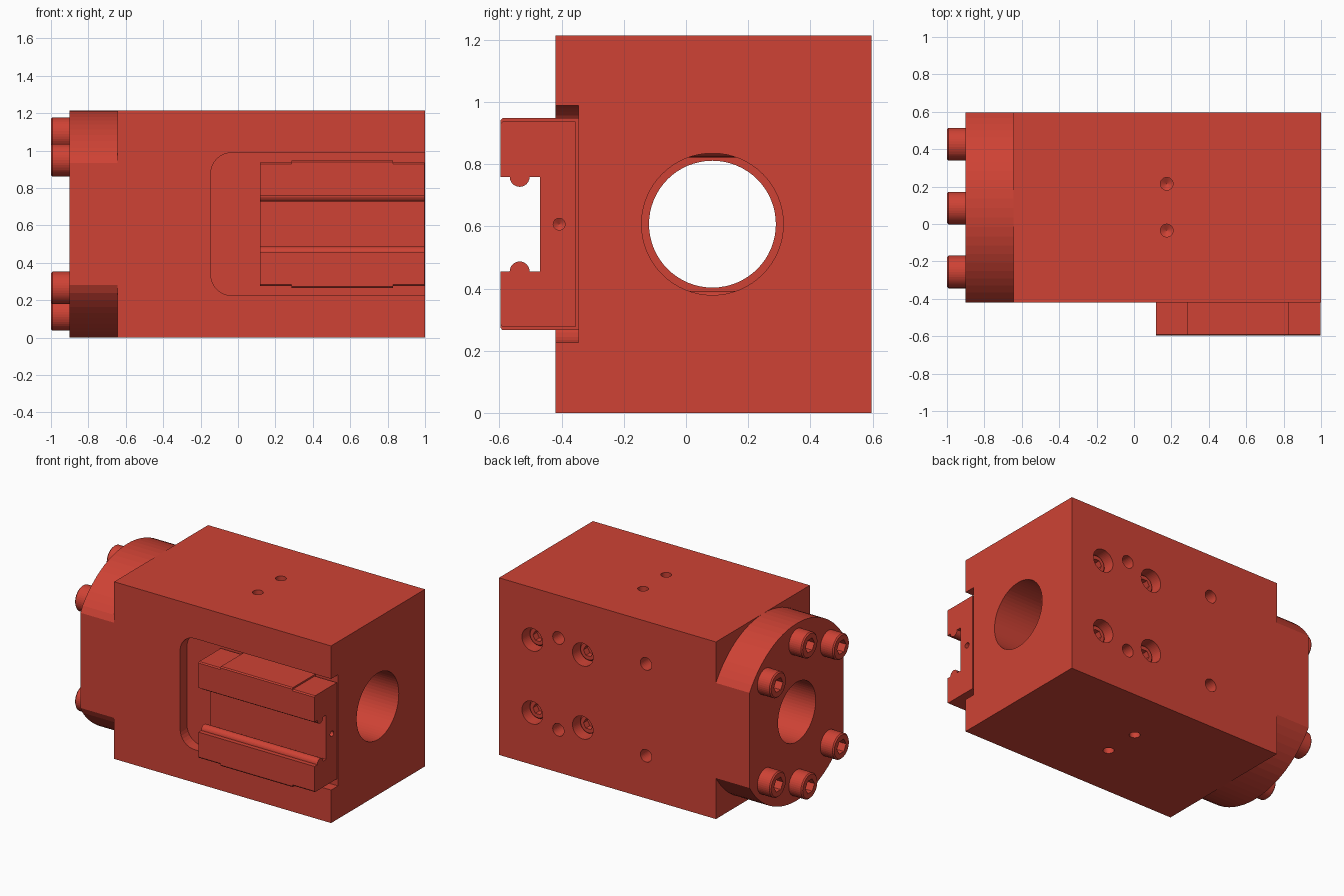
import bpy, bmesh, math
from mathutils import Vector

if "Cube" in bpy.data.objects:
    bpy.data.objects.remove(bpy.data.objects["Cube"])

red = bpy.data.materials.new("red_paint")
red.diffuse_color = (0.62, 0.055, 0.035, 1)
red.use_nodes = True
red.node_tree.nodes["Principled BSDF"].inputs["Base Color"].default_value = red.diffuse_color

CY, CZ = 0.085, 0.607          # bore axis
BACK, FRONT, TOP = 0.597, -0.42, 1.214


def finish(name, bm):
    bmesh.ops.recalc_face_normals(bm, faces=bm.faces)
    me = bpy.data.meshes.new(name)
    bm.to_mesh(me)
    bm.free()
    me.materials.append(red)
    ob = bpy.data.objects.new(name, me)
    bpy.context.collection.objects.link(ob)
    return ob


def prism(name, pts, place, lo, hi):
    """Extrude a 2D outline; place(a, b, h) maps it into space."""
    bm = bmesh.new()
    ends = [[bm.verts.new(place(a, b, h)) for a, b in pts] for h in (lo, hi)]
    for ring in ends:
        bm.faces.new(ring)
    n = len(pts)
    for i in range(n):
        j = (i + 1) % n
        bm.faces.new((ends[0][i], ends[0][j], ends[1][j], ends[1][i]))
    return finish(name, bm)


def along_x(a, b, h):
    return (h, a, b)


def along_y(a, b, h):
    return (a, h, b)


def lathe(name, prof, loc, axis, n=48):
    """Revolve (radius, height) points around an axis through loc."""
    q = Vector(axis).to_track_quat('Z', 'Y')
    bm = bmesh.new()
    rings = []
    for r, h in prof:
        k = n if r > 0 else 1
        rings.append([bm.verts.new(Vector(loc) + q @ Vector((
            r * math.cos(2 * math.pi * i / n), r * math.sin(2 * math.pi * i / n), h)))
            for i in range(k)])
    for a, b in zip(rings, rings[1:]):
        for i in range(n):
            j = (i + 1) % n
            if len(b) == 1:
                bm.faces.new((a[i], a[j], b[0]))
            else:
                bm.faces.new((a[i], a[j], b[j], b[i]))
    for ring in (rings[0], rings[-1]):
        if len(ring) > 1:
            bm.faces.new(ring)
    return finish(name, bm)


def cut(ob, cutter):
    mod = ob.modifiers.new("cut", 'BOOLEAN')
    mod.operation, mod.solver, mod.object = 'DIFFERENCE', 'EXACT', cutter
    bpy.context.view_layer.objects.active = ob
    bpy.ops.object.modifier_apply(modifier=mod.name)
    bpy.data.objects.remove(cutter)


def drill(ob, r, depth, loc, inward):
    prof = [(r, -0.02), (r, depth), (0, depth + r * 0.6)]
    cut(ob, lathe("drill_cutter", prof, loc, inward, 32))


def bolt(name, r, h, shank_r, shank_l, loc, axis):
    c = 0.008
    ob = lathe(name, [(shank_r, -shank_l), (shank_r, 0), (r, 0), (r, h - c), (r - c, h)],
               loc, axis, 40)
    s = r * 0.56
    cut(ob, lathe("socket_cutter", [(s, h * 0.45), (s, h + 0.02)], loc, axis, 6))


# main housing block
body = prism("housing", [(FRONT, 0), (BACK, 0), (BACK, TOP), (FRONT, TOP)], along_x, -0.645, 1.0)
cut(body, lathe("bore_cutter", [(0.228, -0.7), (0.228, 1.1)], (0, CY, CZ), (1, 0, 0), 64))

# front pocket with two rounded corners
pocket = [(1.1, CZ - 0.381), (1.1, CZ + 0.381)]
for cz, start in ((CZ + 0.271, 90), (CZ - 0.271, 180)):
    for i in range(9):
        t = math.radians(start + i * 11.25)
        pocket.append((-0.035 + 0.11 * math.cos(t), cz + 0.11 * math.sin(t)))
cut(body, prism("pocket_cutter", pocket, along_y, -0.5, -0.345))

# threaded holes on top and bottom
for y in (0.215, -0.035):
    drill(body, 0.034, 0.1, (0.175, y, TOP), (0, 0, -1))
    drill(body, 0.034, 0.1, (0.175, y, 0), (0, 0, 1))

# back face: dowel holes, counterbores and recessed bolts
for s in (-1, 1):
    for x in (0.55, -0.115):
        drill(body, 0.043, 0.2, (x, BACK, CZ + s * 0.315), (0, -1, 0))
    for x in (0.365, 0.748):
        z = CZ + s * 0.25
        cut(body, lathe("counterbore_cutter", [(0.078, -0.02), (0.078, 0.14)],
                        (x, BACK, z), (0, -1, 0)))
        bolt("carriage_bolt", 0.066, 0.08, 0.035, 0.83, (x, BACK - 0.14, z), (0, 1, 0))

# round flange with flattened sides
R = 0.607
a0 = math.acos((BACK - CY) / R)
outline = []
for base in (0, math.pi):
    for i in range(25):
        t = base + a0 + (math.pi - 2 * a0) * i / 24
        y = CY + R * math.cos(t)
        outline.append((min(max(y, FRONT), BACK), CZ + R * math.sin(t)))
flange = prism("flange", outline, along_x, -0.9, -0.645)
cut(flange, lathe("flange_bore_cutter", [(0.204, -1.1), (0.204, 0)], (0, CY, CZ), (1, 0, 0), 64))

# flange bolts
for deg in (45, 90, 135, 225, 270, 315):
    t = math.radians(deg)
    bolt("flange_bolt", 0.087, 0.1, 0.045, 0.15,
         (-0.9, CY + 0.483 * math.cos(t), CZ + 0.483 * math.sin(t)), (-1, 0, 0))


# rail carriage: channel section with two round ridges
def carriage(name, x0, x1, half, y_back):
    side = [(y_back, half), (-0.59, half), (-0.597, half - 0.008), (-0.597, 0.152)]
    side += [(-0.535 - 0.032 * math.cos(math.pi * i / 12),
              0.152 - 0.032 * math.sin(math.pi * i / 12)) for i in range(13)]
    side.append((-0.47, 0.152))
    pts = side + [(y, -z) for y, z in reversed(side)]
    return prism(name, [(y, CZ + z) for y, z in pts], along_x, x0, x1)


carriage("carriage_block", 0.285, 0.83, 0.341, -0.345)
for name, x0, x1, end, inward in (("carriage_cap_inner", 0.118, 0.285, 0.118, 1),
                                  ("carriage_cap_outer", 0.83, 0.998, 0.998, -1)):
    cap = carriage(name, x0, x1, 0.33, -0.355)
    drill(cap, 0.019, 0.05, (end, -0.408, CZ), (inward, 0, 0))
